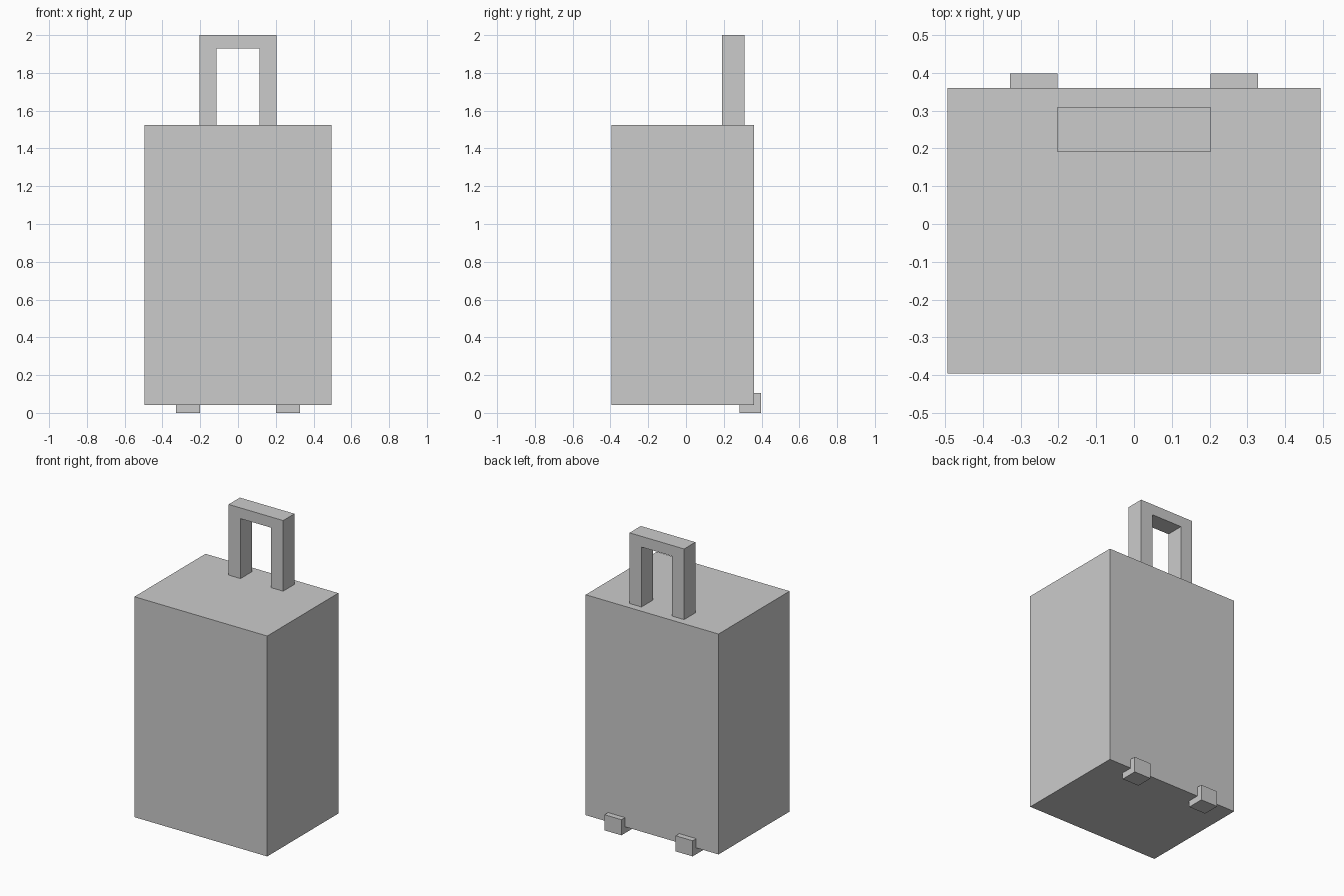
import bpy
import bmesh

if "Cube" in bpy.data.objects:
    bpy.data.objects.remove(bpy.data.objects["Cube"])


def extrude_profile(name, outline, y0, y1):
    """Extrude an (x, z) outline from y0 to y1."""
    bm = bmesh.new()
    face = bm.faces.new([bm.verts.new((x, y0, z)) for x, z in outline])
    ext = bmesh.ops.extrude_face_region(bm, geom=[face])
    moved = [v for v in ext["geom"] if isinstance(v, bmesh.types.BMVert)]
    bmesh.ops.translate(bm, verts=moved, vec=(0, y1 - y0, 0))
    bmesh.ops.recalc_face_normals(bm, faces=bm.faces)
    mesh = bpy.data.meshes.new(name)
    bm.to_mesh(mesh)
    bm.free()
    obj = bpy.data.objects.new(name, mesh)
    bpy.context.collection.objects.link(obj)
    return obj


def box(name, x0, x1, y0, y1, z0, z1):
    return extrude_profile(name, [(x0, z0), (x1, z0), (x1, z1), (x0, z1)], y0, y1)


# Suitcase shell
TOP = 1.525
box("case_body", -0.494, 0.494, -0.395, 0.36, 0.043, TOP)

# Pull handle: one arch profile standing on the lid
OUT, INN = 0.203, 0.114
arch = [(-OUT, TOP), (-OUT, 2.0), (OUT, 2.0), (OUT, TOP),
        (INN, TOP), (INN, 1.928), (-INN, 1.928), (-INN, TOP)]
extrude_profile("pull_handle", arch, 0.19, 0.31)

# Square wheel blocks wrapping the lower back edge
for side, x0, x1 in (("left", -0.328, -0.202), ("right", 0.202, 0.328)):
    box(f"wheel_{side}", x0, x1, 0.283, 0.398, 0.0, 0.105)
